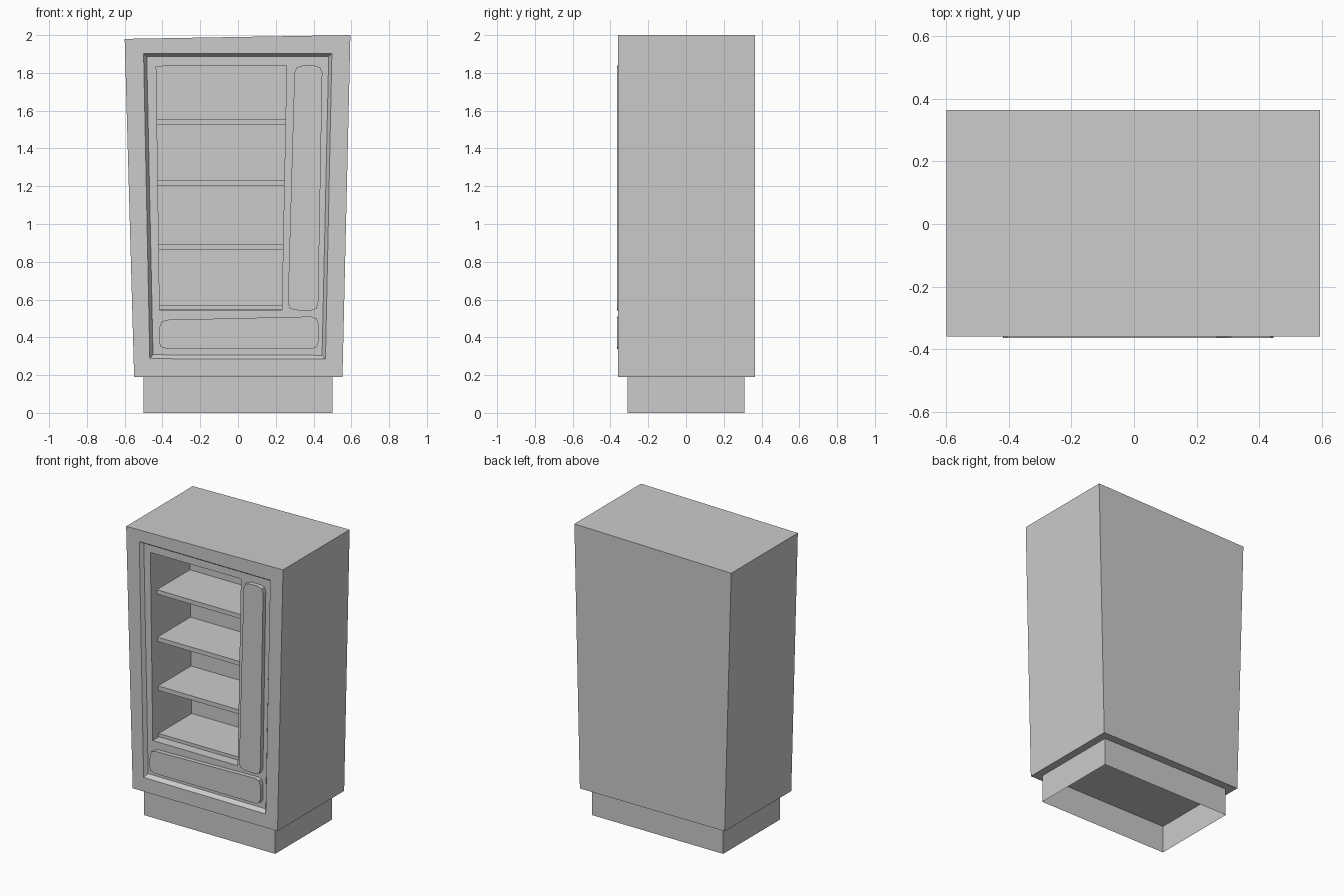
import bpy, bmesh
from mathutils import Vector

if "Cube" in bpy.data.objects:
    bpy.data.objects.remove(bpy.data.objects["Cube"])


def make_object(name, bm):
    bmesh.ops.recalc_face_normals(bm, faces=bm.faces[:])
    mesh = bpy.data.meshes.new(name)
    bm.to_mesh(mesh)
    bm.free()
    obj = bpy.data.objects.new(name, mesh)
    bpy.context.collection.objects.link(obj)
    return obj


def loft(name, rings, caps=(True, True)):
    """Join rings of equal point count with quads, optionally capping the ends."""
    bm = bmesh.new()
    loops = [[bm.verts.new(p) for p in ring] for ring in rings]
    for a, b in zip(loops, loops[1:]):
        for i in range(len(a)):
            j = (i + 1) % len(a)
            bm.faces.new((a[i], a[j], b[j], b[i]))
    for loop, cap in zip((loops[0], loops[-1]), caps):
        if cap:
            bm.faces.new(loop)
    return make_object(name, bm)


def at_y(outline, y):
    return [(x, y, z) for x, z in outline]


def rounded(corners, r):
    """Round each corner of an outline with two segments."""
    pts = []
    for i, c in enumerate(corners):
        c = Vector(c)
        a = c + (Vector(corners[i - 1]) - c).normalized() * r
        b = c + (Vector(corners[(i + 1) % len(corners)]) - c).normalized() * r
        pts += [a, a * 0.25 + c * 0.5 + b * 0.25, b]
    return pts


FRONT, FLOOR, BACK = -0.36, -0.335, 0.365

# Crooked cabinet with bevelled front recess and hollow display window
outer = [(-0.55, 0.19), (0.553, 0.19), (0.595, 2.0), (-0.60, 1.98)]
rim = [(-0.467, 0.287), (0.463, 0.284), (0.497, 1.902), (-0.50, 1.902)]
inset = [(-0.45, 0.308), (0.445, 0.305), (0.48, 1.886), (-0.483, 1.886)]
window = [(-0.415, 0.545), (0.232, 0.545), (0.257, 1.838), (-0.433, 1.835)]
WINDOW_BACK = 0.09
loft("cabinet_body", [at_y(outer, BACK), at_y(outer, FRONT), at_y(rim, FRONT),
                      at_y(inset, FLOOR), at_y(window, FLOOR),
                      at_y(window, WINDOW_BACK)])

# Plinth, open underneath
plinth = [(-0.5, -0.31), (0.5, -0.31), (0.5, 0.31), (-0.5, 0.31)]
loft("plinth", [[(x, y, z) for x, y in plinth] for z in (0, 0.19)], (False, False))


# Shelves spanning the tapered window
def window_x(z):
    t = (z - 0.545) / 1.29
    return -0.415 - 0.018 * t, 0.232 + 0.025 * t


for n, z in enumerate((0.547, 0.865, 1.2, 1.525)):
    top = z + (0.022 if n == 0 else 0.03)
    (l0, r0), (l1, r1) = window_x(z), window_x(top)
    section = [(l0, z), (r0, z), (r1, top), (l1, top)]
    loft(f"shelf_{n + 1}", [at_y(section, -0.27), at_y(section, WINDOW_BACK)])

# Raised rounded panels: control strip and delivery flap
panels = {
    "control_panel": [(0.263, 0.545), (0.424, 0.54), (0.447, 1.838), (0.30, 1.838)],
    "delivery_panel": [(-0.42, 0.34), (0.427, 0.338), (0.425, 0.511), (-0.415, 0.492)],
}
for name, corners in panels.items():
    outline = rounded(corners, 0.04)
    loft(name, [at_y(outline, FLOOR), at_y(outline, -0.365)])
